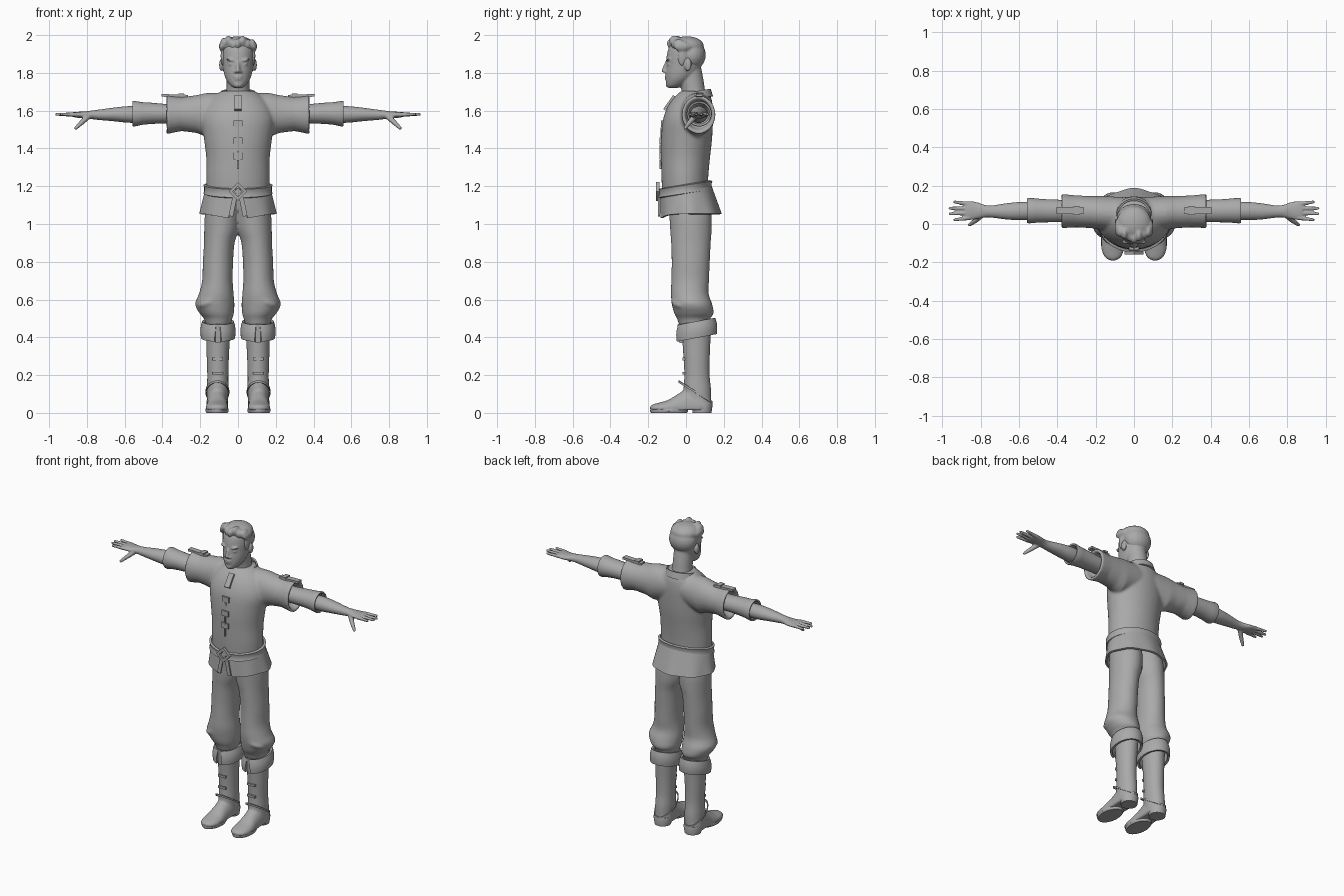
import bpy, bmesh, math
from mathutils import Matrix, Vector

mat = bpy.data.materials.new("plain_grey")
mat.diffuse_color = (0.4, 0.4, 0.4, 1)


def finish(name, bm, mirror=False, voxel=0, solid=0, relax=3):
    bmesh.ops.recalc_face_normals(bm, faces=bm.faces)
    me = bpy.data.meshes.new(name)
    bm.to_mesh(me)
    bm.free()
    me.materials.append(mat)
    for p in me.polygons:
        p.use_smooth = True
    ob = bpy.data.objects.new(name, me)
    bpy.context.collection.objects.link(ob)
    if solid:
        m = ob.modifiers.new("Thickness", 'SOLIDIFY')
        m.thickness, m.offset = solid, 0
    if mirror:
        m = ob.modifiers.new("Mirror", 'MIRROR')
        m.use_mirror_merge = False
    if voxel:
        m = ob.modifiers.new("Fuse", 'REMESH')
        m.mode, m.voxel_size, m.use_smooth_shade = 'VOXEL', voxel, True
        m = ob.modifiers.new("Relax", 'SMOOTH')
        m.factor, m.iterations = 0.5, relax
    else:
        m = ob.modifiers.new("Crisp", 'EDGE_SPLIT')
        m.split_angle = math.radians(40)
    return ob


def loft(bm, rows, axis='z', sub=4, n=28, floor=None):
    """Rows are (x, y, z, radius_u, radius_v); u and v lie across the axis."""
    rows = [Vector(r) for r in rows]
    path = []
    for i in range(len(rows) - 1):
        a, b = rows[max(i - 1, 0)], rows[i]
        c, d = rows[i + 1], rows[min(i + 2, len(rows) - 1)]
        for k in range(sub):
            t = k / sub
            path.append(b + (c - a) * (t / 2) + (a * 2 - b * 5 + c * 4 - d) * (t * t / 2)
                        + (b * 3 - a - c * 3 + d) * (t ** 3 / 2) if sub > 1 else b)
    path.append(rows[-1])
    u, v = {'z': (0, 1), 'x': (1, 2), 'y': (0, 2)}[axis]
    rings = []
    for r in path:
        ring = []
        for k in range(n):
            a = 2 * math.pi * k / n
            p = [r[0], r[1], r[2]]
            p[u] += r[3] * math.cos(a)
            p[v] += r[4] * math.sin(a)
            if floor is not None:
                p[2] = max(p[2], floor)
            ring.append(bm.verts.new(p))
        rings.append(ring)
    for a, b in zip(rings, rings[1:]):
        for k in range(n):
            bm.faces.new((a[k], a[(k + 1) % n], b[(k + 1) % n], b[k]))
    bm.faces.new(rings[0][::-1])
    bm.faces.new(rings[-1])


def ball(bm, c, r, rot=0, axis='X'):
    bmesh.ops.create_uvsphere(bm, u_segments=20, v_segments=12, radius=1, matrix=Matrix.Translation(c)
                              @ Matrix.Rotation(rot, 4, axis) @ Matrix.Diagonal((*r, 1)))


def limb(bm, p, q, r1, r2):
    p, q = Vector(p), Vector(q)
    m = Matrix.Translation((p + q) / 2) @ (q - p).to_track_quat('Z', 'Y').to_matrix().to_4x4()
    bmesh.ops.create_cone(bm, cap_ends=True, segments=12, radius1=r1, radius2=r2, depth=(q - p).length, matrix=m)
    ball(bm, p, (r1,) * 3)
    ball(bm, q, (r2,) * 3)


def box(bm, c, s, rot=0, axis='X'):
    bmesh.ops.create_cube(bm, size=1, matrix=Matrix.Translation(c)
                          @ Matrix.Rotation(rot, 4, axis) @ Matrix.Diagonal((*s, 1)))


def sheet(name, f, nu=48, nv=5, solid=0.012, mirror=False):
    """Cloth or leather band from a function of u (around) and v (bottom to top)."""
    bm = bmesh.new()
    g = [[bm.verts.new(f(i / nu, j / nv)) for j in range(nv + 1)] for i in range(nu + 1)]
    for i in range(nu):
        for j in range(nv):
            bm.faces.new((g[i][j], g[i + 1][j], g[i + 1][j + 1], g[i][j + 1]))
    bmesh.ops.remove_doubles(bm, verts=bm.verts, dist=1e-5)
    return finish(name, bm, mirror, 0, solid)


# Head and neck
bm = bmesh.new()
loft(bm, [(0, .05, 1.64, .075, .075), (0, .04, 1.70, .062, .063), (0, .03, 1.76, .06, .063), (0, .02, 1.83, .06, .06)])
loft(bm, [(0, y0 / 2 + y1 / 2, z, rx, (y1 - y0) / 2) for z, rx, y0, y1 in (
    (1.72, .02, -.095, -.045), (1.735, .042, -.104, -.01), (1.765, .063, -.107, .03), (1.80, .075, -.108, .065),
    (1.84, .081, -.105, .083), (1.89, .085, -.102, .09), (1.94, .08, -.088, .08), (1.975, .05, -.05, .05))])
limb(bm, (0, -.104, 1.855), (0, -.119, 1.812), .008, .011)
for s in (-1, 1):
    ball(bm, (.013 * s, -.107, 1.806), (.01, .012, .008))
    ball(bm, (.036 * s, -.093, 1.868), (.026, .014, .006), -.15 * s, 'Y')
    ball(bm, (.034 * s, -.09, 1.846), (.016, .01, .008))
    ball(bm, (.089 * s, .01, 1.842), (.011, .02, .033))
ball(bm, (0, -.105, 1.781), (.024, .009, .005))
ball(bm, (0, -.104, 1.768), (.02, .009, .006))
ball(bm, (0, -.094, 1.737), (.022, .014, .014))
finish("head", bm, voxel=.006, relax=2)

# Swept hair with tufts and sideburns
bm = bmesh.new()
ball(bm, (0, .03, 1.895), (.091, .075, .082))
ball(bm, (0, .005, 1.942), (.091, .09, .052))
for i in range(7):
    x = -.075 + i * .025
    ball(bm, (x, -.068 + abs(x) * .45, 1.955 + .012 * math.sin(i * 2)), (.019, .035, .03), -.4)
    ball(bm, (x * .8, .0, 1.972 - abs(x) * .2), (.014, .05, .022))
for s in (-1, 1):
    ball(bm, (.078 * s, -.02, 1.89), (.014, .025, .055))
    ball(bm, (.086 * s, -.02, 1.94), (.015, .045, .025))
finish("hair", bm, voxel=.007, relax=2)

# Tunic body fused with wide short sleeves, open at the ends
bm = bmesh.new()
loft(bm, [(0, y0 / 2 + y1 / 2, z, rx, (y1 - y0) / 2) for z, rx, y0, y1 in (
    (1.15, .165, -.125, .115), (1.25, .168, -.13, .118), (1.35, .168, -.132, .127), (1.45, .18, -.132, .138),
    (1.55, .192, -.122, .143), (1.62, .172, -.097, .142), (1.67, .135, -.062, .133), (1.705, .085, -.025, .115))], n=40)
for s in (-1, 1):
    loft(bm, [(.05 * s, .05, 1.595, .09, .1), (.17 * s, .058, 1.578, .088, .115), (.22 * s, .062, 1.582, .084, .1),
              (.3 * s, .066, 1.582, .083, .09), (.34 * s, .067, 1.58, .086, .096), (.38 * s, .067, 1.578, .09, .103),
              (.38 * s, .067, 1.578, .073, .086), (.33 * s, .067, 1.58, .06, .066)], 'x', 1, 36)
finish("tunic", bm, voxel=.0085, relax=4)

# Undershirt sleeves flaring to open cuffs
bm = bmesh.new()
loft(bm, [(.3, .067, 1.583, .055, .05), (.38, .068, 1.584, .058, .051), (.46, .069, 1.586, .06, .056),
          (.51, .07, 1.585, .063, .06), (.548, .07, 1.584, .067, .068), (.558, .07, 1.584, .064, .066),
          (.555, .07, 1.584, .056, .056), (.52, .07, 1.582, .046, .044)], 'x', 1)
finish("undersleeve", bm, mirror=True)

# Forearms and spread hands
bm = bmesh.new()
loft(bm, [(.5, .068, 1.579, .046, .044), (.58, .068, 1.58, .048, .044), (.66, .066, 1.58, .043, .036),
          (.74, .065, 1.578, .032, .027), (.78, .067, 1.578, .033, .022), (.82, .07, 1.577, .044, .018),
          (.86, .07, 1.579, .049, .015), (.88, .07, 1.58, .04, .011)], 'x')
for y0, x1, y1 in ((.032, .935, .022), (.057, .96, .053), (.081, .961, .082), (.105, .937, .115)):
    limb(bm, (.86, y0, 1.579), (x1, y1, 1.581), .012, .008)
limb(bm, (.79, .05, 1.572), (.83, .016, 1.535), .016, .013)
limb(bm, (.83, .016, 1.535), (.858, -.004, 1.508), .013, .009)
finish("arm_and_hand", bm, True, .005, relax=2)

# Shoulder straps with small buckles
bm = bmesh.new()
box(bm, (.335, .07, 1.679), (.14, .036, .014), -.03, 'Y')
box(bm, (.30, .07, 1.686), (.03, .048, .012))
finish("shoulder_strap", bm, True)


# Standing collar, open at the front
def collar(u, v):
    a = -math.pi / 2 + .28 + u * (2 * math.pi - .56)
    b = .5 + .5 * math.sin(a)
    r = .098 - .012 * v
    return (r * math.cos(a), .045 + (r - .005) * math.sin(a), 1.655 + .02 * b + v * (.03 + .01 * b))


sheet("collar", collar, nv=2, solid=.01)

# Neck placket and front fastenings
bm = bmesh.new()
box(bm, (0, -.086, 1.64), (.036, .02, .09), -.62)
for z, y in ((1.53, -.127), (1.44, -.133), (1.36, -.133)):
    box(bm, (0, y, z), (.05, .012, .035))
    box(bm, (0, y - .002, z - .045), (.008, .01, .05))
finish("front_fastening", bm)


# Flared tunic skirt with a split front
def skirt(u, v):
    w = 1 - v
    gap = .06 + .2 * w
    a = -math.pi / 2 + gap + u * 2 * (math.pi - gap)
    s, c = math.sin(a), math.cos(a)
    fold = 1 + .02 * w * math.cos(8 * a)
    return ((.168 + .028 * w) * c * fold, .022 * w + (.13 + .028 * w) * s * fold,
            (1.18 + .02 * s) * v + (1.053 - .025 * max(-s, 0) ** 4) * w)


sheet("tunic_skirt", skirt, 64, 6)


# Belt, higher at the back, with raised edges
def belt(u, v):
    a = 2 * math.pi * u
    e = .004 if v in (0, 1) else 0
    y = (.133 + e) * math.sin(a)
    return ((.172 + e) * math.cos(a), y - .004, 1.184 + .16 * y + (v - .5) * .048)


sheet("belt", belt, nv=4, solid=.014)

# Diamond buckle and hanging belt ends
bm = bmesh.new()
for k in range(4):
    a = k * math.pi / 2 + math.pi / 4
    box(bm, (.027 * math.cos(a), -.15, 1.172 + .027 * math.sin(a)), (.016, .018, .069), -a, 'Y')
box(bm, (0, -.148, 1.172), (.03, .012, .03), math.pi / 4, 'Y')
finish("buckle", bm)
bm = bmesh.new()
box(bm, (.026, -.143, 1.1), (.024, .009, .12), -.2, 'Y')
finish("belt_end", bm, True)

# Baggy trousers gathered below the knee
bm = bmesh.new()
loft(bm, [(.075, .01, 1.15, .08, .11), (.083, .023, 1.05, .092, .112), (.088, .026, .97, .091, .11),
          (.099, .026, .9, .081, .105), (.106, .025, .8, .08, .101), (.109, .022, .7, .081, .1),
          (.115, .02, .63, .092, .1), (.123, .032, .575, .104, .107), (.112, .042, .525, .09, .104),
          (.105, .04, .50, .075, .088), (.105, .045, .46, .065, .08)], n=36)
ball(bm, (.14, -.02, .59), (.075, .06, .025), .35, 'Y')
ball(bm, (.11, .075, .545), (.08, .07, .025), -.3)
finish("trousers", bm, True, .009, relax=4)


# Folded boot cuffs with a front slit
def cuff(u, v):
    gap = .2 - .08 * v
    a = -math.pi / 2 + gap + u * 2 * (math.pi - gap)
    r = .006 * math.sin(v * math.pi)
    y = (.1 - .008 * v + r) * math.sin(a)
    return (.106 + (.083 - .006 * v + r) * math.cos(a), .056 + y, .398 + .085 * v + .2 * y)


sheet("boot_cuff", cuff, mirror=True, solid=.014)

# Boots: shaft fused with the foot
bm = bmesh.new()
loft(bm, [(.105, .055, .48, .068, .083), (.105, .055, .4, .063, .076), (.107, .056, .3, .059, .07),
          (.107, .058, .2, .056, .067), (.108, .06, .12, .057, .073), (.11, .065, .04, .055, .068)])
loft(bm, [(.11, .13, .04, .03, .05), (.11, .09, .04, .056, .08), (.11, .03, .04, .056, .1),
          (.11, -.03, .03, .055, .078), (.111, -.09, .025, .06, .046), (.111, -.14, .025, .057, .03),
          (.11, -.175, .025, .04, .02), (.11, -.19, .025, .015, .01)], 'y', floor=.014)
finish("boot", bm, True, .007)

# Soles, heels and an ankle seam
bm = bmesh.new()
loft(bm, [(.111, -.09, 0, .056, .095), (.111, -.09, .01, .062, .1), (.111, -.09, .022, .06, .098)], sub=1)
loft(bm, [(.11, .085, 0, .05, .05), (.11, .085, .045, .057, .056), (.11, .085, .055, .054, .053)], sub=1)
finish("sole", bm, True)


def seam(u, v):
    a = 2 * math.pi * u
    s = math.sin(a)
    return (.109 + .06 * math.cos(a), .05 + .088 * s, .105 - .055 * s + v * .012)


sheet("ankle_seam", seam, nv=1, solid=.006, mirror=True)

# Boot straps and cuff tab
bm = bmesh.new()
for z in (.285, .21):
    box(bm, (.107, -.012, z), (.055, .014, .014))
box(bm, (.106, -.03, .42), (.026, .02, .1), .1)
finish("boot_strap", bm, True)
